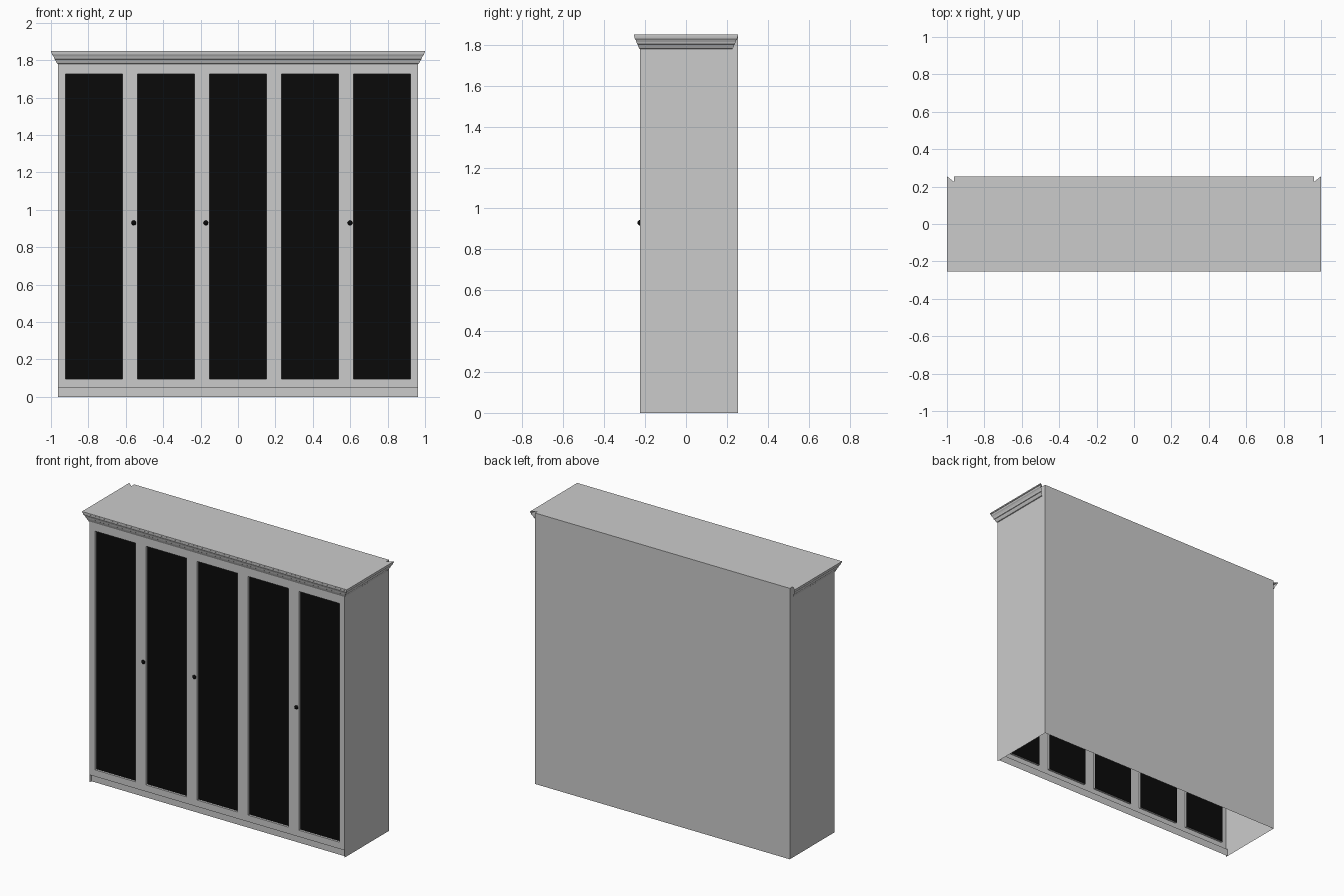
import bpy, bmesh, math

if "Cube" in bpy.data.objects:
    bpy.data.objects.remove(bpy.data.objects["Cube"])

W, F, B = 0.9625, -0.225, 0.255      # body half width, front y, back y
TOP, PLINTH = 1.85, 0.05
PITCH, HALF = 0.3855, 0.1525         # door spacing, panel half width
Z0, Z1, RECESS = 0.095, 1.725, 0.015


def make(name, quads, mat=None):
    """Object from a list of quads, welded into one surface."""
    bm = bmesh.new()
    for q in quads:
        bm.faces.new([bm.verts.new(p) for p in q])
    bmesh.ops.remove_doubles(bm, verts=bm.verts, dist=1e-5)
    me = bpy.data.meshes.new(name)
    bm.to_mesh(me)
    bm.free()
    ob = bpy.data.objects.new(name, me)
    bpy.context.collection.objects.link(ob)
    if mat:
        me.materials.append(mat)
    return ob


def upright(x0, x1, z0, z1, y):
    """Front-facing rectangle."""
    return [(x0, y, z0), (x1, y, z0), (x1, y, z1), (x0, y, z1)]


black = bpy.data.materials.new("black")
black.diffuse_color = (0.003, 0.003, 0.003, 1)
black.use_nodes = True
black.node_tree.nodes["Principled BSDF"].inputs["Base Color"].default_value = black.diffuse_color

# Carcass: back, sides and top, open underneath
make("carcass", [
    [(W, B, 0), (-W, B, 0), (-W, B, TOP), (W, B, TOP)],
    [(W, F, 0), (W, B, 0), (W, B, TOP), (W, F, TOP)],
    [(-W, B, 0), (-W, F, 0), (-W, F, TOP), (-W, B, TOP)],
    [(-W, F, TOP), (W, F, TOP), (W, B, TOP), (-W, B, TOP)],
])

# Door frames: one flat front with five recessed openings
centres = [(i - 2) * PITCH for i in range(5)]
xs = [-W] + [c + s * HALF for c in centres for s in (-1, 1)] + [W]
zs = [PLINTH, Z0, Z1, TOP]
frame = []
for i in range(len(xs) - 1):
    for j in range(3):
        if not (j == 1 and i % 2 == 1):
            frame.append(upright(xs[i], xs[i + 1], zs[j], zs[j + 1], F))
for c in centres:
    a, b, r = c - HALF, c + HALF, F + RECESS
    loop = [(a, Z0), (b, Z0), (b, Z1), (a, Z1)]
    for k in range(4):
        (xa, za), (xb, zb) = loop[k], loop[(k + 1) % 4]
        frame.append([(xa, F, za), (xb, F, zb), (xb, r, zb), (xa, r, za)])
make("door_frames", frame)

# Dark door panels
make("door_panels", [upright(c - HALF, c + HALF, Z0, Z1, F + RECESS)
                     for c in centres], black)

# Plinth set slightly back under the doors
P = F + 0.018
make("plinth", [
    upright(-W, W, 0, PLINTH, P),
    [(-W, P, PLINTH), (W, P, PLINTH), (W, F, PLINTH), (-W, F, PLINTH)],
])

# Cornice: moulding swept round front and sides, mitred at the back
profile = [(0, 1.78), (0.004, 1.782), (0.009, 1.794), (0.012, 1.803),
           (0.015, 1.805), (0.017, 1.814), (0.021, 1.824), (0.026, 1.831),
           (0.027, 1.840), (0.030, 1.842), (0.030, TOP), (0, TOP)]


def cornice_path(d, z):
    x = W + d * 1.25
    return [(-x, B - 0.03 + d, z), (-x, F - d, z), (x, F - d, z), (x, B - 0.03 + d, z)]


rings = [cornice_path(d, z) for d, z in profile]
make("cornice", [[lo[k], lo[k + 1], hi[k + 1], hi[k]]
                 for lo, hi in zip(rings, rings[1:]) for k in range(3)])

# Round knobs on three of the doors
for i, seam in enumerate((-1.5, -0.5, 1.5)):
    bpy.ops.mesh.primitive_uv_sphere_add(
        segments=20, ring_count=12, radius=0.013,
        location=(seam * PITCH + 0.021, F, 0.93), rotation=(math.pi / 2, 0, 0))
    knob = bpy.context.object
    knob.name = f"knob_{i + 1}"
    knob.data.materials.append(black)
    bpy.ops.object.shade_smooth()
